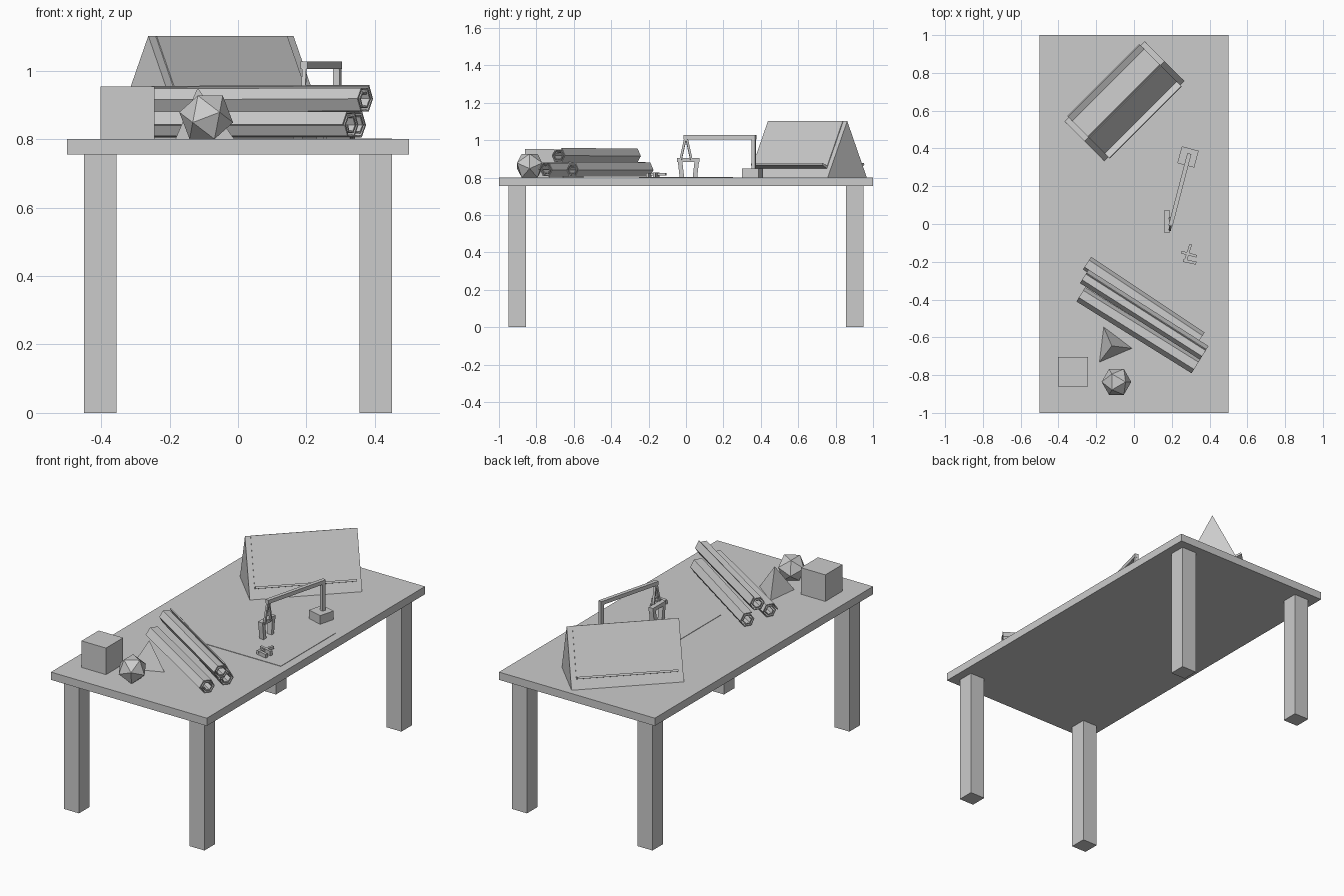
import bpy, bmesh, math
from mathutils import Vector, Matrix

cube = bpy.data.objects.get("Cube")
if cube:
    bpy.data.objects.remove(cube)

GREY = (0.6, 0.6, 0.6, 1)
mat = bpy.data.materials.new("plain grey")
mat.use_nodes = True
mat.diffuse_color = GREY
mat.node_tree.nodes["Principled BSDF"].inputs["Base Color"].default_value = GREY
TOP = 0.8  # table surface height


def finish(name, bm, matrix=None):
    bmesh.ops.recalc_face_normals(bm, faces=bm.faces)
    me = bpy.data.meshes.new(name)
    bm.to_mesh(me)
    bm.free()
    me.materials.append(mat)
    ob = bpy.data.objects.new(name, me)
    bpy.context.collection.objects.link(ob)
    if matrix:
        ob.matrix_world = matrix
    return ob


def box(name, centre, size, turn=0, frame=None):
    """Box turned about z, optionally inside a parent frame."""
    bm = bmesh.new()
    bmesh.ops.create_cube(bm, size=1)
    bmesh.ops.scale(bm, vec=size, verts=bm.verts)
    m = Matrix.Translation(centre) @ Matrix.Rotation(math.radians(turn), 4, 'Z')
    return finish(name, bm, frame @ m if frame else m)


def beam(name, a, b, w, d):
    """Rectangular bar running from a to b."""
    a, b = Vector(a), Vector(b)
    bm = bmesh.new()
    bmesh.ops.create_cube(bm, size=1)
    bmesh.ops.scale(bm, vec=(w, d, (b - a).length), verts=bm.verts)
    rot = (b - a).to_track_quat('Z', 'Y').to_matrix().to_4x4()
    return finish(name, bm, Matrix.Translation((a + b) / 2) @ rot)


def prism(name, profile, length, frame):
    """Closed (y, z) profile extruded along x, centred."""
    bm = bmesh.new()
    face = bm.faces.new([bm.verts.new((-length / 2, y, z)) for y, z in profile])
    new = bmesh.ops.extrude_face_region(bm, geom=[face])["geom"]
    bmesh.ops.translate(bm, vec=(length, 0, 0),
                        verts=[v for v in new if isinstance(v, bmesh.types.BMVert)])
    return finish(name, bm, frame)


# Table
box("table_top", (0, 0, 0.7775), (1, 2, 0.045))
for sx, nx in ((-1, "right"), (1, "left")):
    for sy, ny in ((-1, "front"), (1, "back")):
        box(f"{ny}_{nx}_leg", (sx * 0.4025, sy * 0.9025, 0.378), (0.095, 0.095, 0.756))

# Tent-shaped display stand with a sheet and ledge on each slope
H, W = 0.302, 0.148
stand = Matrix.Translation((-0.05, 0.65, TOP)) @ Matrix.Rotation(math.radians(45), 4, 'Z')
prism("display_stand", [(-W, 0), (W, 0), (0, H)], 0.6, stand)
normal = Vector((H, W)).normalized()


def on_slope(t, out):
    p = Vector((W * (1 - t), H * t)) + normal * out
    return p.x, p.y


for side, name in ((1, "back"), (-1, "front")):
    for part, t0, t1, out in (("sheet", 0.2, 0.99, 0.004), ("ledge", 0.165, 0.2, 0.04)):
        pts = [on_slope(t0, -0.002), on_slope(t1, -0.002), on_slope(t1, out), on_slope(t0, out)]
        prism(f"{name}_{part}", [(side * y, z) for y, z in pts], 0.54, stand)

# Thin work mat
box("work_mat", (0.2, 0, TOP + 0.001), (0.5, 0.5, 0.003))

# Arm on a block, with a gripper hanging from its end
box("arm_base", (0.286, 0.355, 0.825), (0.092, 0.092, 0.05), -15)
box("arm_post", (0.29, 0.363, 0.935), (0.02, 0.02, 0.18), -15)
beam("arm_bar", (0.293, 0.373, 1.016), (0.193, -0.01, 1.016), 0.022, 0.022)
for s, name in ((-1, "front"), (1, "back")):
    beam(f"{name}_gripper_strut", (0.194, s * 0.004, 1.006), (0.19, s * 0.03, 0.89), 0.012, 0.012)
    beam(f"{name}_gripper_finger", (0.175, 0.013 + s * 0.045, 0.89),
         (0.175, 0.013 + s * 0.035, 0.803), 0.028, 0.024)
box("gripper_crossbar", (0.175, 0.013, 0.894), (0.028, 0.12, 0.022))

# Little spare part lying on the table
box("spare_part_spine", (0.285, -0.155, 0.818), (0.014, 0.1, 0.014), -18)
box("spare_part_long_bar", (0.292, -0.16, 0.815), (0.085, 0.014, 0.026), -15)
box("spare_part_short_bar", (0.295, -0.2, 0.813), (0.07, 0.016, 0.022), -12)


# Rolled sheets: an angular spiral swept along its axis
def scroll(name, a, b, start):
    a, b = Vector(a), Vector(b)
    axis = (b - a).normalized()
    side = axis.cross(Vector((0, 0, 1))).normalized()
    up = side.cross(axis)
    bm = bmesh.new()
    rows = []
    for end in (a, b):
        row = []
        for i in range(13):
            ang = math.radians(start + 60 * i)
            r = 0.045 - 0.0022 * i
            row.append(bm.verts.new(end + r * (math.cos(ang) * side + math.sin(ang) * up)))
        rows.append(row)
    for i in range(12):
        bm.faces.new((rows[0][i], rows[0][i + 1], rows[1][i + 1], rows[1][i]))
    ob = finish(name, bm)
    mod = ob.modifiers.new("paper", 'SOLIDIFY')
    mod.thickness = 0.006
    mod.offset = 0
    return ob


scroll("back_scroll", (-0.25, -0.21, 0.841), (0.35, -0.61, 0.841), 60)
scroll("front_scroll", (-0.28, -0.37, 0.841), (0.33, -0.75, 0.841), 0)
scroll("top_scroll", (-0.265, -0.28, 0.915), (0.37, -0.685, 0.918), 120)

# Solid shapes
box("block", (-0.323, -0.782, 0.877), (0.157, 0.157, 0.154))

bm = bmesh.new()
bmesh.ops.create_icosphere(bm, subdivisions=1, radius=0.08)
bm.normal_update()
low = min(bm.faces, key=lambda f: f.normal.z)
turn = low.normal.rotation_difference(Vector((0, 0, -1))).to_matrix()
bmesh.ops.rotate(bm, matrix=turn, verts=bm.verts)
finish("icosahedron", bm, Matrix.Translation((-0.093, -0.836, TOP + 0.0636)))

bm = bmesh.new()
bmesh.ops.create_cone(bm, segments=3, radius1=0.108, radius2=0, depth=0.15, cap_ends=True)
bmesh.ops.remove_doubles(bm, verts=bm.verts, dist=0.001)
far = max(bm.verts, key=lambda v: v.co.xy.length)
spin = math.radians(-7) - math.atan2(far.co.y, far.co.x)
finish("tetrahedron", bm,
       Matrix.Translation((-0.118, -0.645, TOP + 0.075)) @ Matrix.Rotation(spin, 4, 'Z'))
